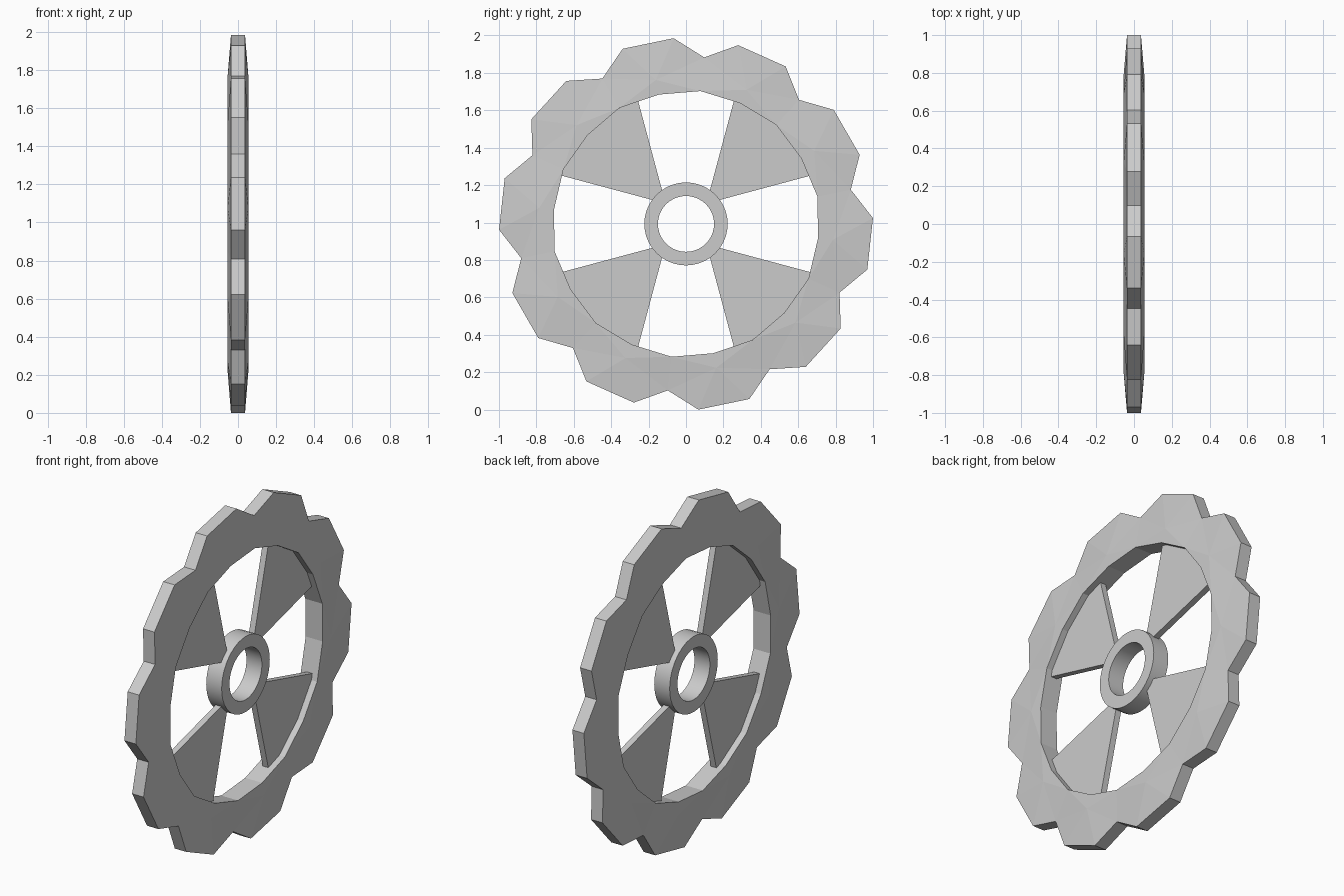
import bpy, bmesh
from math import cos, sin, radians

if "Cube" in bpy.data.objects:
    bpy.data.objects.remove(bpy.data.objects["Cube"])

CZ = 0.9925      # wheel axis height


def polar(r, deg, x):
    a = radians(deg)
    return (x, r * cos(a), r * sin(a) * 0.995)


def finish(bm, name):
    bmesh.ops.recalc_face_normals(bm, faces=bm.faces[:])
    me = bpy.data.meshes.new(name)
    bm.to_mesh(me)
    bm.free()
    ob = bpy.data.objects.new(name, me)
    ob.location.z = CZ
    bpy.context.collection.objects.link(ob)
    return ob


# Toothed rim: ten teeth, thinner at the tips, 20-sided bore
bm = bmesh.new()
sides = []
for s in (1, -1):
    ring = []
    for k in range(10):
        v = 11.8 + 36 * k
        pts = [(0.718, v, 0.055), (0.71, v + 18, 0.055), (0.79, v + 18, 0.055),
               (0.90, v, 0.037), (1.0, v + 10, 0.037), (1.0, v + 26, 0.037)]
        ring.append([bm.verts.new(polar(r, a, s * x)) for r, a, x in pts])
    sides.append(ring)
    for k in range(10):
        iv, im, mid, val, t1, t2 = ring[k]
        iv2, val2 = ring[(k + 1) % 10][0], ring[(k + 1) % 10][3]
        for f in ((iv, im, mid), (iv, mid, val), (val, mid, t1), (mid, t2, t1),
                  (mid, val2, t2), (im, iv2, mid), (iv2, val2, mid)):
            bm.faces.new(f)
outer, inner = [], []
for ring in sides:
    outer.append([p for t in ring for p in (t[3], t[4], t[5])])
    inner.append([p for t in ring for p in (t[0], t[1])])
for a, b in (outer, inner):
    for i in range(len(a)):
        j = (i + 1) % len(a)
        bm.faces.new((a[i], a[j], b[j], b[i]))
finish(bm, "toothed_rim")

# Hub ring
bm = bmesh.new()
N = 40
loop = [(0.223, 0.05), (0.223, -0.05), (0.15, -0.05), (0.15, 0.05)]
rows = [[bm.verts.new(polar(r, 360 * i / N, x)) for r, x in loop] for i in range(N)]
for i in range(N):
    a, b = rows[i], rows[(i + 1) % N]
    for j in range(4):
        bm.faces.new((a[j], a[(j + 1) % 4], b[(j + 1) % 4], b[j]))
hub = finish(bm, "hub")
bpy.context.view_layer.objects.active = hub
hub.select_set(True)
bpy.ops.object.shade_smooth_by_angle(angle=radians(30))

# Four thin wedge spokes, mirrored into each quadrant
wedge = [(0.12, 0.15), (0.262, 0.68), (0.515, 0.515), (0.68, 0.262), (0.15, 0.12)]
for n, (sy, sz) in enumerate(((1, 1), (-1, 1), (-1, -1), (1, -1))):
    bm = bmesh.new()
    f = bm.faces.new([bm.verts.new((-0.018, sy * y, sz * z)) for y, z in wedge])
    ext = bmesh.ops.extrude_face_region(bm, geom=[f], use_keep_orig=True)
    bmesh.ops.translate(bm, vec=(0.036, 0, 0),
                        verts=[g for g in ext["geom"] if isinstance(g, bmesh.types.BMVert)])
    finish(bm, f"spoke_{n + 1}")
